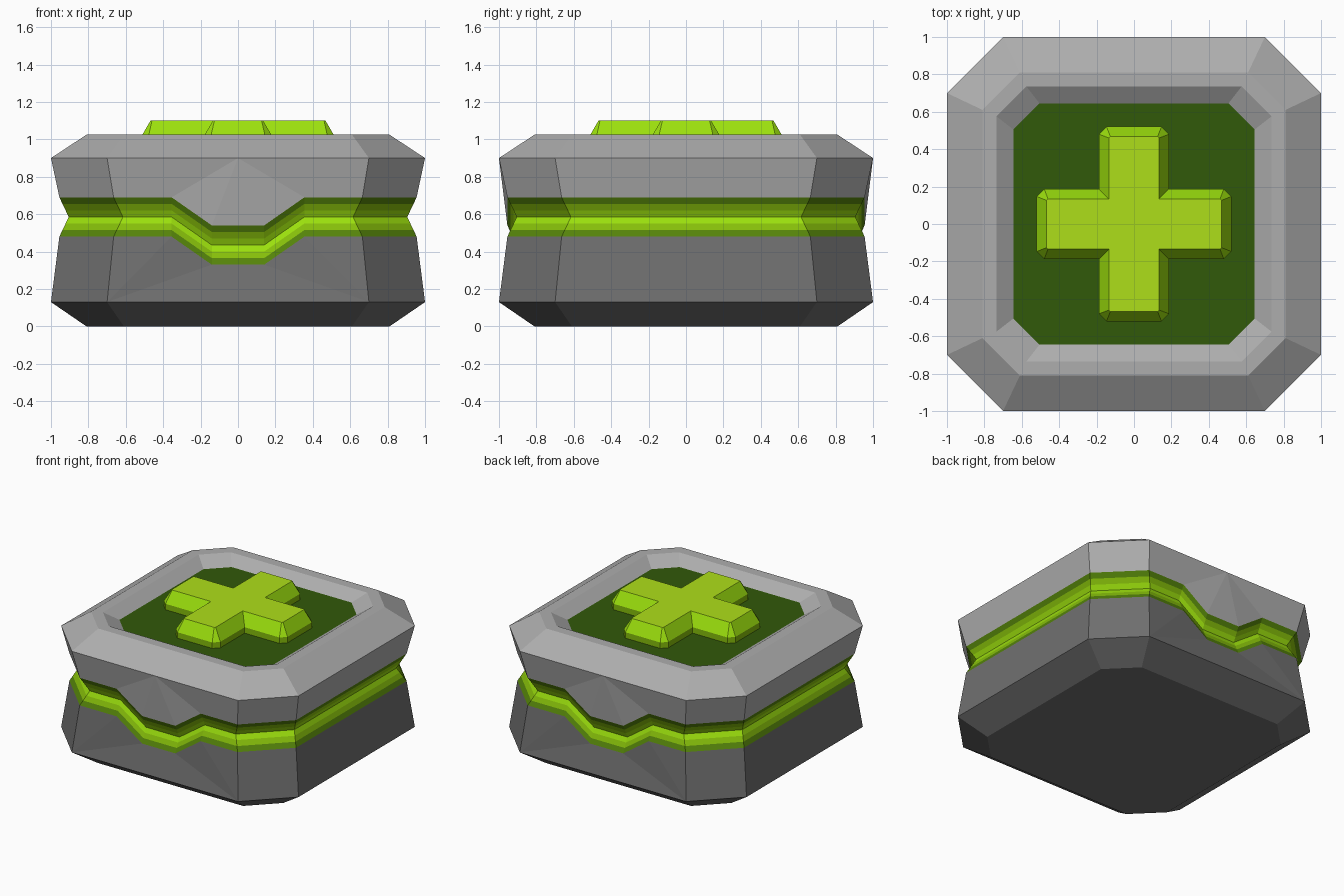
import bpy, bmesh

if "Cube" in bpy.data.objects:
    bpy.data.objects.remove(bpy.data.objects["Cube"])


def mat(name, rgb):
    m = bpy.data.materials.new(name)
    m.diffuse_color = (*rgb, 1)
    m.use_nodes = True
    m.node_tree.nodes["Principled BSDF"].inputs["Base Color"].default_value = m.diffuse_color
    return m


LIGHT = mat("light grey", (0.42, 0.42, 0.42))
DARK = mat("dark grey", (0.16, 0.16, 0.16))
TOP = mat("plus lime", (0.42, 0.74, 0.01))
LIME = mat("bright lime", (0.33, 0.74, 0.004))
GREEN = mat("mid green", (0.24, 0.52, 0.003))
DEEP = mat("deep green", (0.09, 0.23, 0.003))
FLOOR = mat("tray green", (0.031, 0.10, 0.003))


def octagon(half, corner, z, mids, dip=0.0):
    """Octagon ring with four extra points along front and back; middle two may dip."""
    drop = (0, dip, dip, 0)
    pts = [(-corner, -half, z)]
    pts += [(x, -half, z - d) for x, d in zip(mids, drop)]
    pts += [(corner, -half, z), (half, -corner, z), (half, corner, z)]
    # the back is the front turned half a turn; the last point closes the left side
    return pts + [(-x, -y, h) for x, y, h in pts]


def loft(name, rings, mats, bands, cap_bottom=False, cap_top=False, cap_mat=0):
    """Skin rings into flat bands, each with its own material slot."""
    bm = bmesh.new()
    vr = [[bm.verts.new(p) for p in ring] for ring in rings]
    n = len(rings[0])
    for a, b, mi in zip(vr, vr[1:], bands):
        for i in range(n):
            j = (i + 1) % n
            bm.faces.new((a[i], a[j], b[j], b[i])).material_index = mi
    if cap_bottom:
        bm.faces.new(vr[0][::-1]).material_index = cap_mat
    if cap_top:
        bm.faces.new(vr[-1]).material_index = cap_mat
    bmesh.ops.remove_doubles(bm, verts=bm.verts, dist=0.0005)
    me = bpy.data.meshes.new(name)
    bm.to_mesh(me)
    bm.free()
    for m in mats:
        me.materials.append(m)
    ob = bpy.data.objects.new(name, me)
    bpy.context.collection.objects.link(ob)
    return ob


NOTCH = (-0.355, -0.14, 0.14, 0.355)
CENTRE = (0, 0, 0, 0)
DIP = 0.15


def ends(c):
    return (-c, -c, c, c)


# lower shell, with its upper lip following the notch
loft("lower_shell", [
    octagon(0.81, 0.61, 0.0, ends(0.61)),
    octagon(1.0, 0.70, 0.13, ends(0.70)),
    octagon(0.955, 0.665, 0.48, NOTCH, DIP)], [DARK], [0, 0], cap_bottom=True)

# glowing V-shaped seam between the shells
seam = []
for k in range(7):
    t = abs(k - 3) / 3
    seam.append(octagon(0.905 + 0.05 * t, 0.615 + 0.05 * t,
                        0.48 + 0.035 * k, NOTCH, DIP))
loft("seam_groove", seam, [LIME, GREEN, DEEP], [2, 1, 0, 0, 1, 2])

# upper shell with rim and inward slope
loft("upper_shell", [
    octagon(0.955, 0.665, 0.69, NOTCH, DIP),
    octagon(1.0, 0.70, 0.90, CENTRE),
    octagon(0.81, 0.61, 1.025, CENTRE),
    octagon(0.735, 0.575, 1.025, CENTRE),
    octagon(0.645, 0.505, 0.965, CENTRE)], [LIGHT], [0] * 4)

# sunken tray floor
loft("tray_floor", [
    octagon(0.66, 0.515, 0.955, CENTRE),
    octagon(0.645, 0.505, 0.965, CENTRE)], [FLOOR], [0], cap_top=True)


def cross(length, w, c, z):
    """Plus outline with chamfered arm tips."""
    arm = [(w, -w), (length - c, -w), (length, c - w),
           (length, w - c), (length - c, w)]
    pts = []
    for _ in range(4):
        pts += [(x, y, z) for x, y in arm]
        arm = [(-y, x) for x, y in arm]
    return pts


# raised plus with bevelled edge
loft("raised_plus", [
    cross(0.52, 0.187, 0.04, 0.96),
    cross(0.52, 0.187, 0.04, 1.01),
    cross(0.468, 0.134, 0.008, 1.10)], [TOP, LIME, GREEN], [2, 1], cap_top=True)
